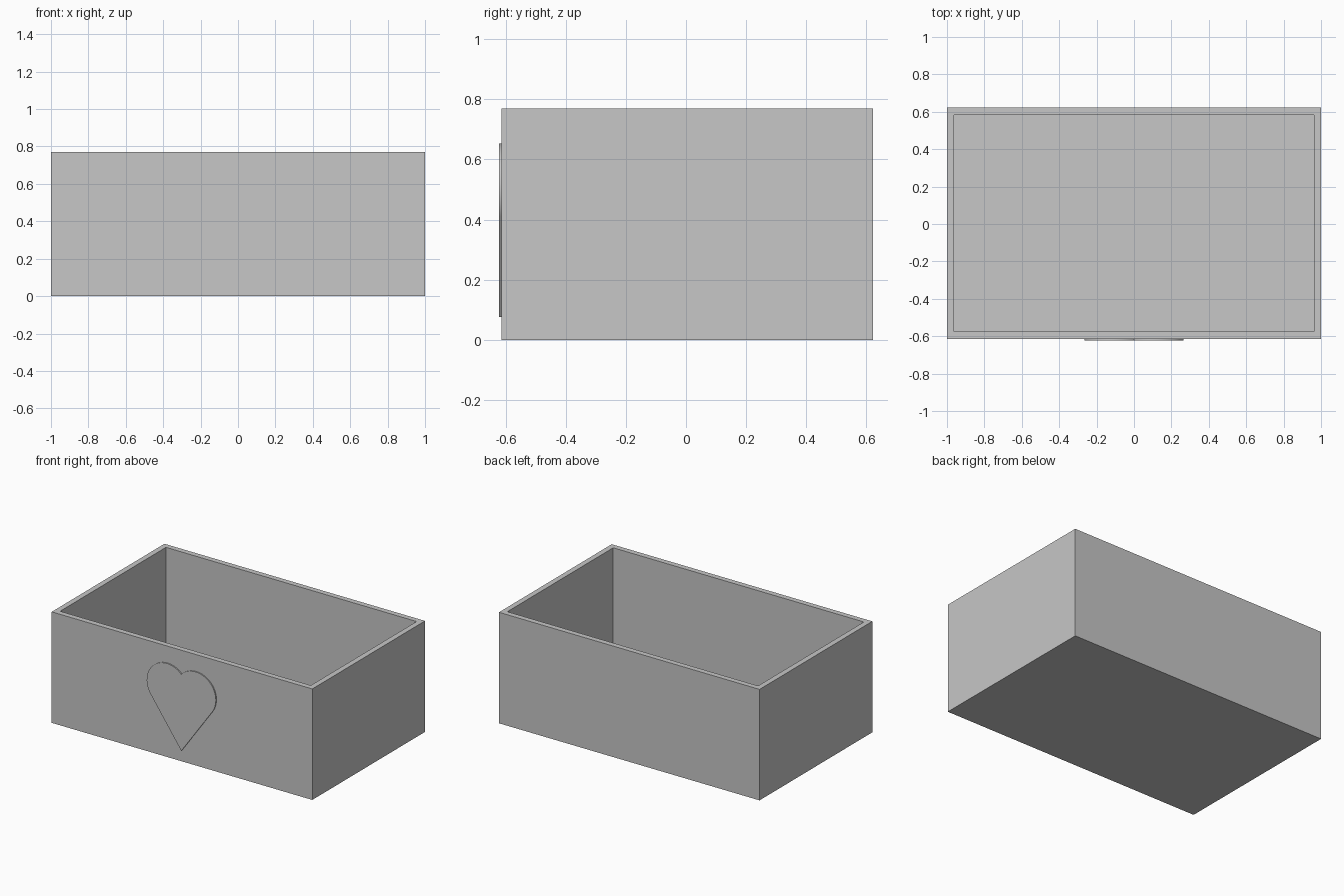
import bpy, bmesh, math

cube = bpy.data.objects.get("Cube")
if cube:
    bpy.data.objects.remove(cube, do_unlink=True)

WIDTH, HEIGHT, WALL = 2.0, 0.77, 0.038
FRONT, BACK = -0.614, 0.622
PLATE = 0.008

# Single plain grey
grey = bpy.data.materials.new("light_grey")
grey.use_nodes = True
grey.diffuse_color = (0.57, 0.57, 0.57, 1)
grey.node_tree.nodes["Principled BSDF"].inputs["Base Color"].default_value = grey.diffuse_color


def add_object(name, bm):
    bmesh.ops.recalc_face_normals(bm, faces=bm.faces)
    mesh = bpy.data.meshes.new(name)
    bm.to_mesh(mesh)
    bm.free()
    mesh.materials.append(grey)
    obj = bpy.data.objects.new(name, mesh)
    bpy.context.collection.objects.link(obj)
    return obj


# Open box: inset the top face, then push it down to the floor
bm = bmesh.new()
bmesh.ops.create_cube(bm, size=1)
bmesh.ops.scale(bm, vec=(WIDTH, BACK - FRONT, HEIGHT), verts=bm.verts)
bmesh.ops.translate(bm, vec=(0, (FRONT + BACK) / 2, HEIGHT / 2), verts=bm.verts)
top = max(bm.faces, key=lambda f: f.calc_center_median().z)
bmesh.ops.inset_region(bm, faces=[top], thickness=WALL, use_even_offset=True)
inner = bmesh.ops.extrude_face_region(bm, geom=[top])["geom"]
floor_verts = [v for v in inner if isinstance(v, bmesh.types.BMVert)]
bmesh.ops.translate(bm, vec=(0, 0, WALL - HEIGHT), verts=floor_verts)
if top.is_valid:
    bmesh.ops.delete(bm, geom=[top], context="FACES_ONLY")
add_object("open_box", bm)

# Heart plate: a round lobe from the straight side up to the dip, then mirrored
LOBE_X, LOBE_Z, RADIUS, TIP_Z = 0.11, 0.498, 0.155, 0.076
STEPS = 32
start = math.radians(-34)
end = math.pi - math.acos(LOBE_X / RADIUS)
lobe = []
for i in range(STEPS + 1):
    a = start + (end - start) * i / STEPS
    lobe.append((LOBE_X + RADIUS * math.cos(a), LOBE_Z + RADIUS * math.sin(a)))
lobe[-1] = (0, lobe[-1][1])
outline = [(0, TIP_Z)] + lobe + [(-x, z) for x, z in reversed(lobe[:-1])]

bm = bmesh.new()
face = bm.faces.new([bm.verts.new((x, FRONT, z)) for x, z in outline])
raised = bmesh.ops.extrude_face_region(bm, geom=[face], use_keep_orig=True)["geom"]
bmesh.ops.translate(bm, vec=(0, -PLATE, 0),
                    verts=[v for v in raised if isinstance(v, bmesh.types.BMVert)])
heart = add_object("heart_plate", bm)

# Smooth rim on the heart, with crisp outer edges
bpy.ops.object.select_all(action="DESELECT")
heart.select_set(True)
bpy.context.view_layer.objects.active = heart
bpy.ops.object.shade_smooth_by_angle(angle=math.radians(30))
